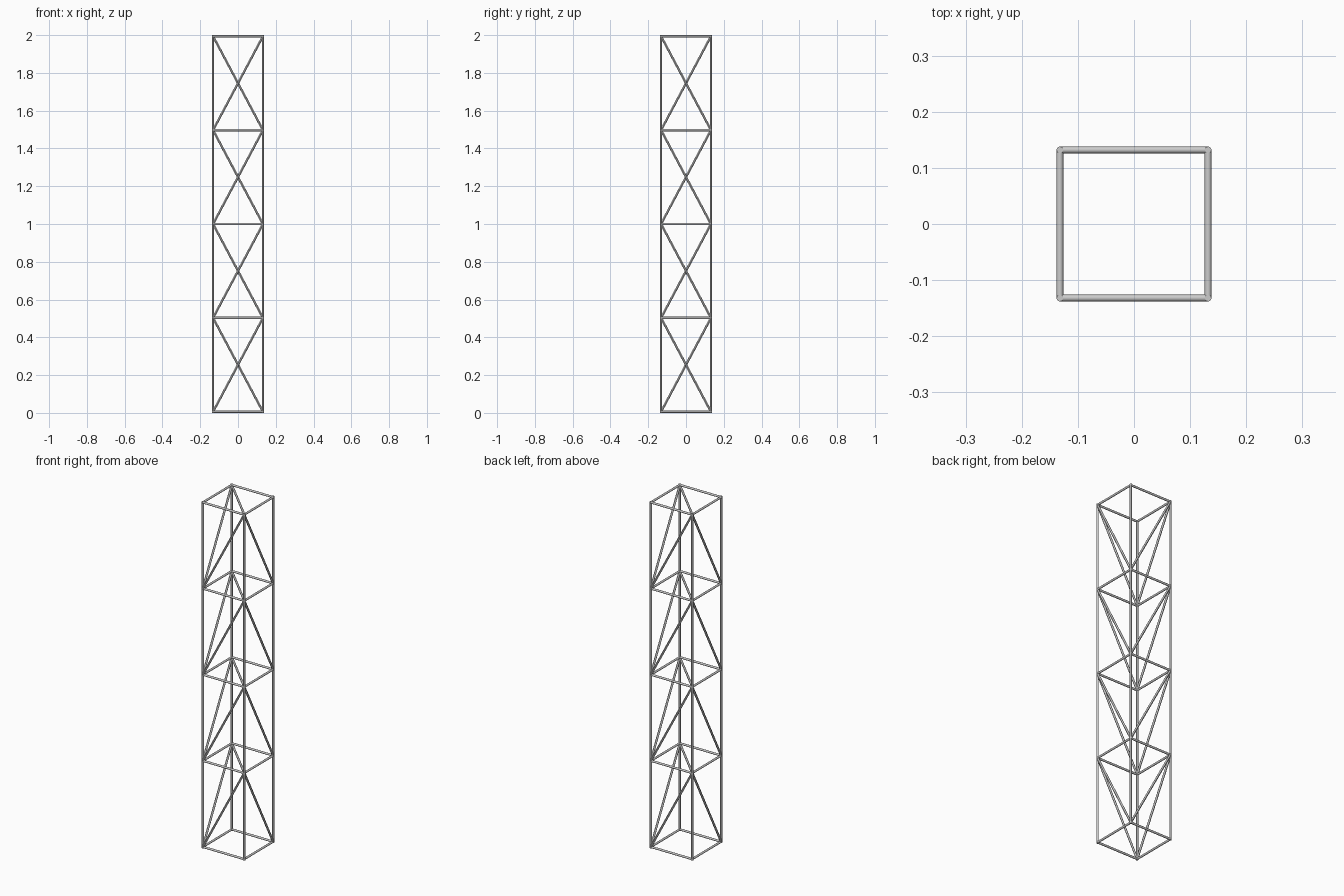
import bpy
from mathutils import Vector

if "Cube" in bpy.data.objects:
    bpy.data.objects.remove(bpy.data.objects["Cube"])

R = 0.006          # tube radius
H = 0.132          # half spacing of tube centres
LEVELS = [R + i * (2 - 2 * R) / 4 for i in range(5)]
CORNERS = [(-H, -H), (H, -H), (H, H), (-H, H)]


def tube(name, a, b):
    a, b = Vector(a), Vector(b)
    d = b - a
    bpy.ops.mesh.primitive_cylinder_add(vertices=12, radius=R, depth=d.length,
                                        location=(a + b) / 2)
    ob = bpy.context.object
    ob.name = name
    ob.rotation_euler = d.to_track_quat('Z', 'Y').to_euler()
    bpy.ops.object.shade_smooth_by_angle()
    return ob


for i, c in enumerate(CORNERS):
    n = CORNERS[(i + 1) % 4]
    # full-height corner legs
    tube(f"corner_leg_{i}", (*c, 0), (*c, 2))
    # horizontal square frames
    for k, z in enumerate(LEVELS):
        tube(f"frame_bar_{k}_{i}", (*c, z), (*n, z))
    # one diagonal per face and bay, low ends on corners 0 and 2
    low, high = (c, n) if i % 2 == 0 else (n, c)
    for k in range(4):
        tube(f"diagonal_brace_{k}_{i}", (*low, LEVELS[k]), (*high, LEVELS[k + 1]))
